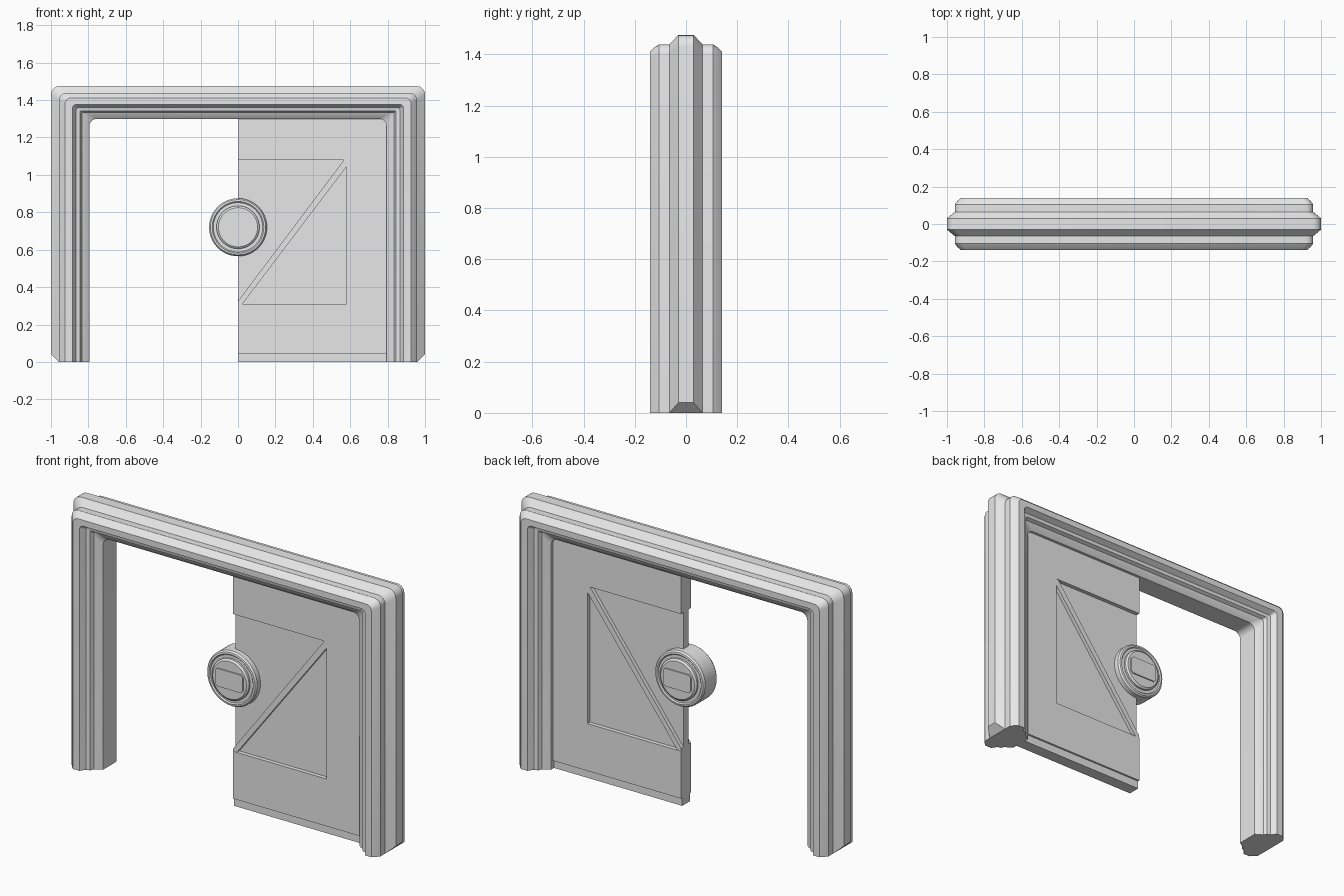
import bpy, bmesh, math

if "Cube" in bpy.data.objects:
    bpy.data.objects.remove(bpy.data.objects["Cube"])

grey = bpy.data.materials.new("light_grey")
grey.diffuse_color = (0.8, 0.8, 0.8, 1)
grey.use_nodes = True
grey.node_tree.nodes["Principled BSDF"].inputs["Base Color"].default_value = grey.diffuse_color


def finish(name, bm, angle=None):
    bmesh.ops.remove_doubles(bm, verts=bm.verts, dist=1e-5)
    bmesh.ops.recalc_face_normals(bm, faces=bm.faces)
    me = bpy.data.meshes.new(name)
    bm.to_mesh(me)
    bm.free()
    me.materials.append(grey)
    ob = bpy.data.objects.new(name, me)
    bpy.context.collection.objects.link(ob)
    if angle:
        bpy.ops.object.select_all(action='DESELECT')
        ob.select_set(True)
        bpy.context.view_layer.objects.active = ob
        bpy.ops.object.shade_smooth_by_angle(angle=math.radians(angle))
    return ob


def prism(name, pts, half):
    """Outline in x-z extruded symmetrically about y = 0."""
    bm = bmesh.new()
    a = [bm.verts.new((x, -half, z)) for x, z in pts]
    b = [bm.verts.new((x, half, z)) for x, z in pts]
    bm.faces.new(a)
    bm.faces.new(b[::-1])
    for i in range(len(a)):
        j = (i + 1) % len(a)
        bm.faces.new((a[i], b[i], b[j], a[j]))
    return finish(name, bm)


# door frame: stepped moulding swept round an arch with rounded corners
# each entry: x position on the leg, y, corner radius
half = [(0.795, 0.06, .04), (0.815, 0.075, .03), (0.835, 0.085, .01), (0.845, 0.105, .01),
        (0.865, 0.11, .01), (0.885, 0.14, .02), (0.925, 0.14, .03), (0.945, 0.122, .035),
        (0.958, 0.105, .04), (0.958, 0.065, .04), (1.0, 0.03, .045)]
profile = half + [(x, -y, r) for x, y, r in half[::-1]]


def arch_line(x, y, r):
    top = 1.475 - (1 - x) * 0.175 / 0.205
    foot = 0.04 if x > 0.99 else 0          # outer rib is chamfered at the foot
    arc = [(x - r + r * math.cos(t), top - r + r * math.sin(t))
           for t in (math.pi / 2 * i / 5 for i in range(6))]
    right = [(x, foot)] + arc
    return [(px, y, z) for px, z in right] + [(-px, y, z) for px, z in right[::-1]]


bm = bmesh.new()
lines = [[bm.verts.new(p) for p in arch_line(*q)] for q in profile]
n = len(lines)
for i in range(n):
    a, b = lines[i], lines[(i + 1) % n]
    for k in range(len(a) - 1):
        bm.faces.new((a[k], a[k + 1], b[k + 1], b[k]))
for end in (0, -1):
    ring = [l[end] for l in lines]
    rib = len(half) - 2
    bm.faces.new(ring[rib:rib + 4])
    bm.faces.new(ring[:rib + 1] + ring[rib + 3:])
finish("door_frame", bm, 25)

# door leaf: thin core, raised surround, diagonal brace and bottom strip
prism("door_core", [(0, 0.02), (0.82, 0.02), (0.82, 1.32), (0, 1.32)], 0.022)
prism("door_surround", [(0, 0.045), (0.82, 0.045), (0.82, 1.32), (0, 1.32), (0, 1.08),
                        (0.58, 1.08), (0.58, 0.31), (0, 0.31)], 0.045)
prism("door_brace", [(0, 0.305), (0.02, 0.305), (0.585, 1.05), (0.585, 1.085), (0.57, 1.085),
                     (0, 0.325)], 0.043)
prism("door_bottom_strip", [(0, 0), (0.82, 0), (0.82, 0.05), (0, 0.05)], 0.034)

# round lock: lathed around the y axis, same on both sides
rings = [(0.0, 0.075), (0.105, 0.075), (0.115, 0.067), (0.115, 0.056), (0.132, 0.056),
         (0.138, 0.062), (0.148, 0.06), (0.155, 0.05)]
rings = rings + [(r, -y) for r, y in rings[::-1]]
bm = bmesh.new()
vs = [bm.verts.new((r, y, 0.72)) for r, y in rings]
es = [bm.edges.new((vs[i], vs[i + 1])) for i in range(len(vs) - 1)]
bmesh.ops.spin(bm, geom=vs + es, cent=(0, 0, 0.72), axis=(0, 1, 0),
               angle=math.tau, steps=40, use_duplicate=False)
bmesh.ops.dissolve_degenerate(bm, dist=1e-6, edges=bm.edges)
finish("round_lock", bm, 30)

# rectangular plate with clipped corners through the lock
w, h, c = 0.086, 0.05, 0.012
prism("lock_plate", [(-w + c, 0.72 - h), (w - c, 0.72 - h), (w, 0.72 - h + c), (w, 0.72 + h - c),
                     (w - c, 0.72 + h), (-w + c, 0.72 + h), (-w, 0.72 + h - c),
                     (-w, 0.72 - h + c)], 0.082)
